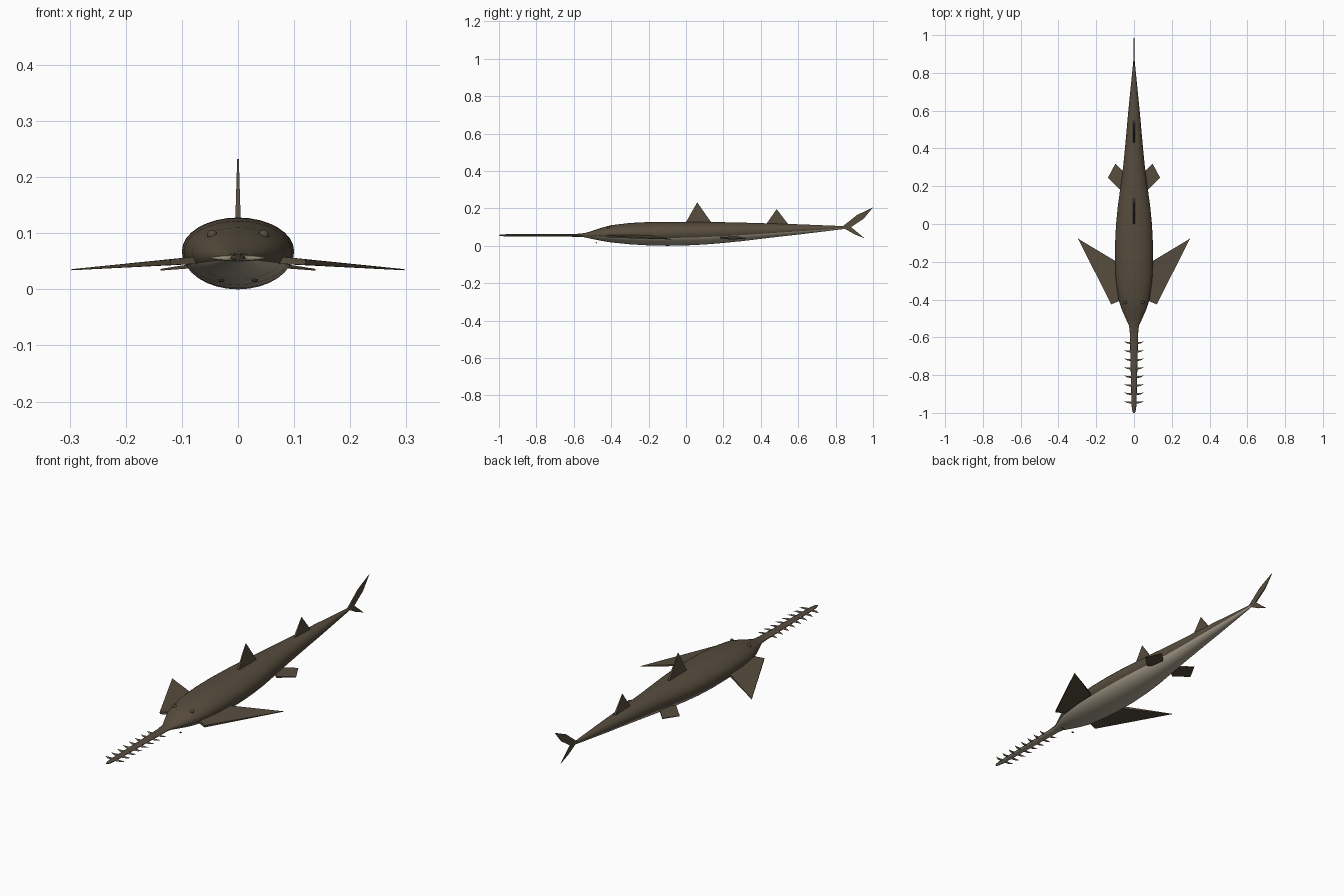
import bpy, bmesh, math
from mathutils import Vector

if "Cube" in bpy.data.objects:
    bpy.data.objects.remove(bpy.data.objects["Cube"], do_unlink=True)


def material(name, rgb):
    m = bpy.data.materials.new(name)
    m.use_nodes = True
    m.diffuse_color = (*rgb, 1)
    m.node_tree.nodes["Principled BSDF"].inputs["Base Color"].default_value = (*rgb, 1)
    return m


BROWN = material("brown skin", (0.095, 0.073, 0.047))
CREAM = material("pale belly", (0.43, 0.38, 0.29))
TOOTH = material("tooth", (0.3, 0.26, 0.19))
DARK = material("dark eye", (0.03, 0.025, 0.02))


def finish(name, bm, mats, angle=40):
    bmesh.ops.recalc_face_normals(bm, faces=bm.faces)
    mesh = bpy.data.meshes.new(name)
    bm.to_mesh(mesh)
    bm.free()
    for m in mats:
        mesh.materials.append(m)
    ob = bpy.data.objects.new(name, mesh)
    bpy.context.collection.objects.link(ob)
    bpy.ops.object.select_all(action="DESELECT")
    bpy.context.view_layer.objects.active = ob
    ob.select_set(True)
    bpy.ops.object.shade_smooth_by_angle(angle=math.radians(angle))
    return ob


def loft(name, stations, segs=32):
    """Stations are (y, half width, bottom z, middle z, top z); the underside is pale."""
    bm = bmesh.new()
    rings = []
    for y, w, low, mid, top in stations:
        ring = []
        for i in range(segs):
            a = math.tau * i / segs
            s = math.sin(a)
            z = mid + s * (top - mid if s > 0 else mid - low)
            ring.append(bm.verts.new((w * math.cos(a), y, z)))
        rings.append(ring)
    for r, q in zip(rings, rings[1:]):
        for i in range(segs):
            j = (i + 1) % segs
            f = bm.faces.new((r[i], r[j], q[j], q[i]))
            if math.sin(math.tau * (i + 0.5) / segs) < -0.35:
                f.material_index = 1
    bm.faces.new(rings[0])
    bm.faces.new(rings[-1])
    return finish(name, bm, [BROWN, CREAM], 60)


def fin(name, outline, thick):
    """A flat fin from an outline of points with a thickness at each point."""
    bm = bmesh.new()
    pts = [Vector(p) for p in outline]
    n = (pts[1] - pts[0]).cross(pts[2] - pts[0]).normalized()
    a = [bm.verts.new(p + n * t / 2) for p, t in zip(pts, thick)]
    b = [bm.verts.new(p - n * t / 2) for p, t in zip(pts, thick)]
    bm.faces.new(a)
    bm.faces.new(b[::-1])
    for i in range(len(a)):
        j = (i + 1) % len(a)
        bm.faces.new((a[i], b[i], b[j], a[j]))
    return finish(name, bm, [BROWN], 30)


def ball(name, pos, size, mat):
    bm = bmesh.new()
    bmesh.ops.create_uvsphere(bm, u_segments=16, v_segments=10, radius=1)
    bmesh.ops.scale(bm, vec=size, verts=bm.verts)
    bmesh.ops.translate(bm, vec=pos, verts=bm.verts)
    return finish(name, bm, [mat], 60)


# Body and flat saw snout
loft("body", [
    (-0.58, 0.022, 0.050, 0.057, 0.064), (-0.54, 0.026, 0.045, 0.057, 0.068),
    (-0.50, 0.044, 0.036, 0.059, 0.080), (-0.45, 0.066, 0.026, 0.061, 0.097),
    (-0.40, 0.082, 0.018, 0.063, 0.110), (-0.30, 0.096, 0.008, 0.066, 0.122),
    (-0.20, 0.100, 0.002, 0.067, 0.127), (-0.10, 0.100, 0.000, 0.068, 0.128),
    (0.00, 0.095, 0.002, 0.069, 0.128), (0.10, 0.085, 0.007, 0.071, 0.127),
    (0.20, 0.071, 0.015, 0.074, 0.126), (0.30, 0.058, 0.025, 0.077, 0.124),
    (0.40, 0.048, 0.037, 0.080, 0.121), (0.50, 0.039, 0.049, 0.084, 0.118),
    (0.60, 0.030, 0.060, 0.088, 0.115), (0.70, 0.020, 0.072, 0.092, 0.111),
    (0.80, 0.010, 0.084, 0.096, 0.107), (0.86, 0.004, 0.092, 0.098, 0.104)])
loft("saw_snout", [
    (-1.00, 0.004, 0.054, 0.056, 0.058), (-0.99, 0.009, 0.052, 0.056, 0.060),
    (-0.96, 0.013, 0.050, 0.056, 0.062), (-0.54, 0.023, 0.048, 0.056, 0.064)], 16)

# Curved saw teeth, as two joined cone sections swept back
for side, label in ((1, "left"), (-1, "right")):
    for k in range(8):
        y = -0.945 + k * 0.045
        bm = bmesh.new()
        rings = []
        for x, dy, r in ((0.010, 0, 0.006), (0.034, 0.001, 0.004), (0.051, 0.008, 0.0006)):
            rings.append([bm.verts.new((side * x, y + dy + r * math.cos(a), 0.056 + r * math.sin(a)))
                          for a in (math.tau * i / 8 for i in range(8))])
        for r, q in zip(rings, rings[1:]):
            for i in range(8):
                bm.faces.new((r[i], r[i - 1], q[i - 1], q[i]))
        bm.faces.new(rings[0])
        bm.faces.new(rings[-1])
        finish(f"{label}_tooth_{k + 1}", bm, [TOOTH])

    # Paired fins
    fin(f"{label}_pectoral_fin",
        [(side * x, y, z) for x, y, z in ((0.06, -0.40, 0.053), (0.12, -0.425, 0.0485),
                                          (0.297, -0.077, 0.035), (0.06, -0.22, 0.053))],
        (0.014, 0.010, 0.002, 0.014))
    fin(f"{label}_pelvic_fin",
        [(side * x, y, z) for x, y, z in ((0.04, 0.215, 0.046), (0.077, 0.185, 0.042),
                                          (0.138, 0.245, 0.035), (0.098, 0.32, 0.039),
                                          (0.04, 0.26, 0.046))],
        (0.010, 0.008, 0.003, 0.003, 0.010))

    # Eyes and nostrils
    ball(f"{label}_eye", (side * 0.046, -0.415, 0.097), (0.009, 0.009, 0.009), BROWN)
    ball(f"{label}_nostril", (side * 0.03, -0.48, 0.016), (0.006, 0.004, 0.003), DARK)

# Upright fins
fin("front_dorsal_fin", [(0, -0.005, 0.118), (0, 0.06, 0.232), (0, 0.14, 0.118)], (0.010, 0.003, 0.010))
fin("rear_dorsal_fin", [(0, 0.425, 0.110), (0, 0.485, 0.196), (0, 0.55, 0.110)], (0.010, 0.003, 0.010))
fin("upper_tail_fin", [(0, 0.83, 0.098), (0, 0.915, 0.165), (0, 1.0, 0.205), (0, 0.95, 0.145),
                       (0, 0.88, 0.098)], (0.008, 0.005, 0.002, 0.004, 0.006))
fin("lower_tail_fin", [(0, 0.83, 0.102), (0, 0.88, 0.102), (0, 0.955, 0.040), (0, 0.90, 0.062)],
    (0.008, 0.006, 0.002, 0.005))
